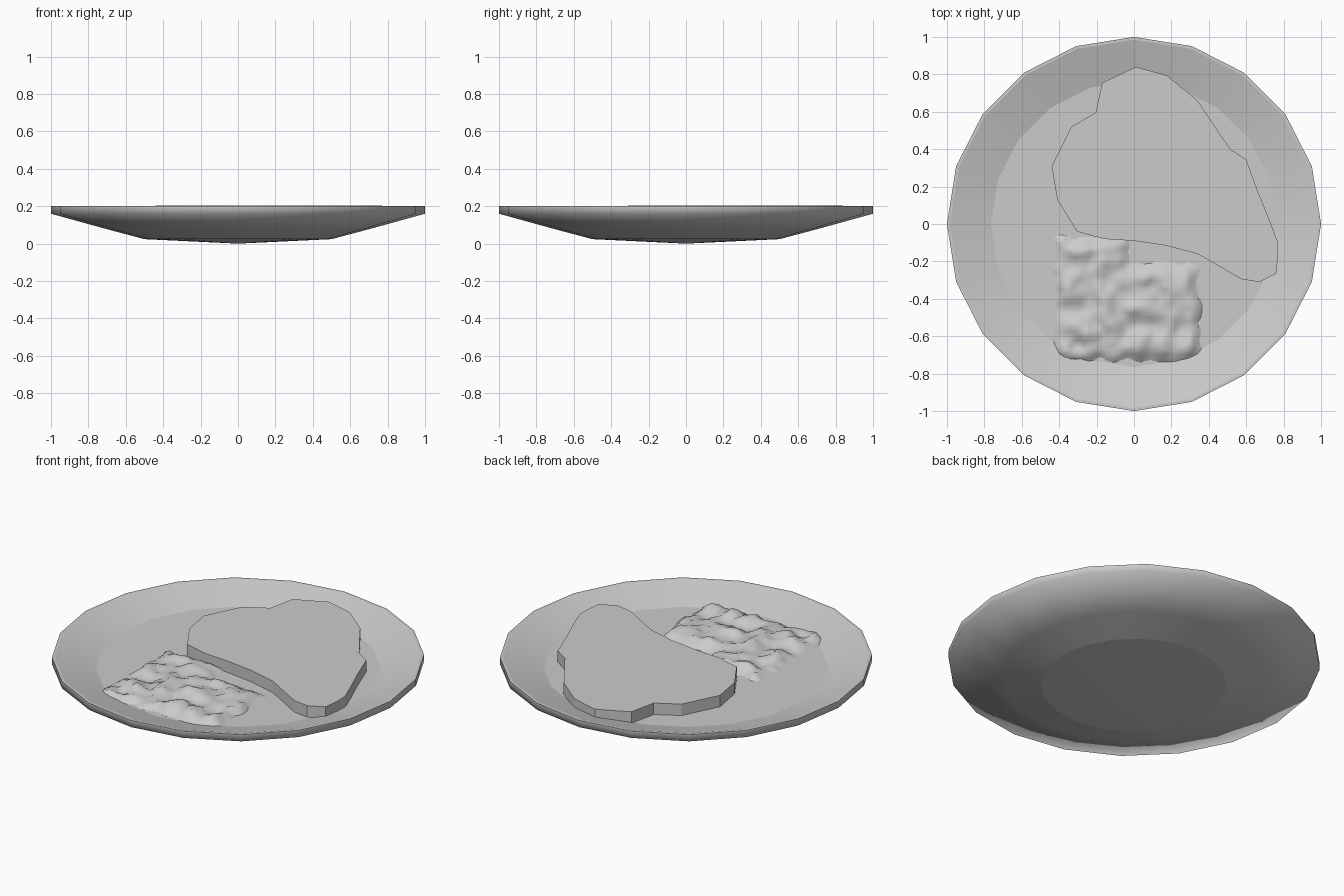
import bpy, bmesh
from math import cos, sin, tau
from mathutils import Vector, noise

cube = bpy.data.objects.get("Cube")
if cube:
    bpy.data.objects.remove(cube, do_unlink=True)

SIDES = 20
FLOOR = 0.135

grey = bpy.data.materials.new("plain_grey")
grey.use_nodes = True
grey.diffuse_color = (0.6, 0.6, 0.6, 1)
grey.node_tree.nodes["Principled BSDF"].inputs["Base Color"].default_value = grey.diffuse_color


def make_object(name, bm):
    bmesh.ops.recalc_face_normals(bm, faces=bm.faces[:])
    mesh = bpy.data.meshes.new(name)
    bm.to_mesh(mesh)
    bm.free()
    mesh.materials.append(grey)
    obj = bpy.data.objects.new(name, mesh)
    bpy.context.collection.objects.link(obj)
    return obj


def build_plate():
    # Radius, height and whether the ring is a crisp edge, underside to floor
    profile = [(0.5, 0.024, True), (0.7, 0.077, False), (1.0, 0.16, False),
               (1.0, 0.2, True), (0.985, 0.2, True), (0.765, FLOOR, True)]
    bm = bmesh.new()
    rings = []
    for r, z, crisp in profile:
        rings.append([bm.verts.new((r * cos(tau * i / SIDES), r * sin(tau * i / SIDES), z))
                      for i in range(SIDES)])
    for low, high in zip(rings, rings[1:]):
        for i in range(SIDES):
            j = (i + 1) % SIDES
            bm.faces.new((low[i], low[j], high[j], high[i]))
    # Shallow cone below, flat floor above
    tip = bm.verts.new((0, 0, 0))
    for i in range(SIDES):
        bm.faces.new((rings[0][(i + 1) % SIDES], rings[0][i], tip))
    bm.faces.new(rings[-1])
    for face in bm.faces:
        face.smooth = True
    for ring, (r, z, crisp) in zip(rings, profile):
        for i in range(SIDES):
            bm.edges.get((ring[i], ring[(i + 1) % SIDES])).smooth = not crisp
    make_object("plate", bm)


def build_steak():
    outline = [(-.17, .755), (.01, .84), (.175, .795), (.34, .66), (.44, .51), (.515, .4),
               (.6, .345), (.66, .18), (.725, .02), (.77, -.1), (.77, -.17), (.76, -.265),
               (.67, -.31), (.575, -.295), (.34, -.16), (.17, -.115), (0, -.09),
               (-.16, -.08), (-.305, -.04), (-.41, .13), (-.44, .31), (-.335, .52), (-.205, .595)]
    bm = bmesh.new()
    base = bm.faces.new([bm.verts.new((x, y, 0.125)) for x, y in outline])
    top = bmesh.ops.extrude_face_region(bm, geom=[base], use_keep_orig=True)["geom"]
    for v in top:
        if isinstance(v, bmesh.types.BMVert):
            v.co.z = 0.203
    make_object("steak", bm)


def box_inset(x, y, x0, x1, y0, y1):
    """Distance inside a rectangle, negative outside."""
    return min(x - x0, x1 - x, y - y0, y1 - y)


def heap_height(x, y):
    inset = max(box_inset(x, y, -0.42, 0.35, -0.73, -0.21),
                box_inset(x, y, -0.42, -0.03, -0.5, -0.07))
    ragged = noise.noise(Vector((x * 14, y * 14, 3))) * 0.035
    rise = min(1, (inset + ragged) / 0.05)
    bumps = noise.noise(Vector((x * 10, y * 10, 1))) * 0.038
    bumps += noise.noise(Vector((x * 23, y * 23, 7))) * 0.013
    height = FLOOR + rise * 0.033 + bumps * max(0, rise)
    return min(0.208, max(FLOOR - 0.008, height))


def build_side_heap():
    # Bumpy sheet whose ragged border sinks into the plate floor
    bm = bmesh.new()
    bmesh.ops.create_grid(bm, x_segments=34, y_segments=30, size=0.5)
    for v in bm.verts:
        x, y = v.co.x * 0.86 - 0.035, v.co.y * 0.74 - 0.4
        v.co = (x, y, heap_height(x, y))
    sunk = [f for f in bm.faces if all(v.co.z < FLOOR for v in f.verts)]
    bmesh.ops.delete(bm, geom=sunk, context='FACES')
    for face in bm.faces:
        face.smooth = True
    heap = make_object("mashed_side", bm)
    if sum(p.normal.z for p in heap.data.polygons) < 0:
        heap.data.flip_normals()


build_plate()
build_steak()
build_side_heap()
